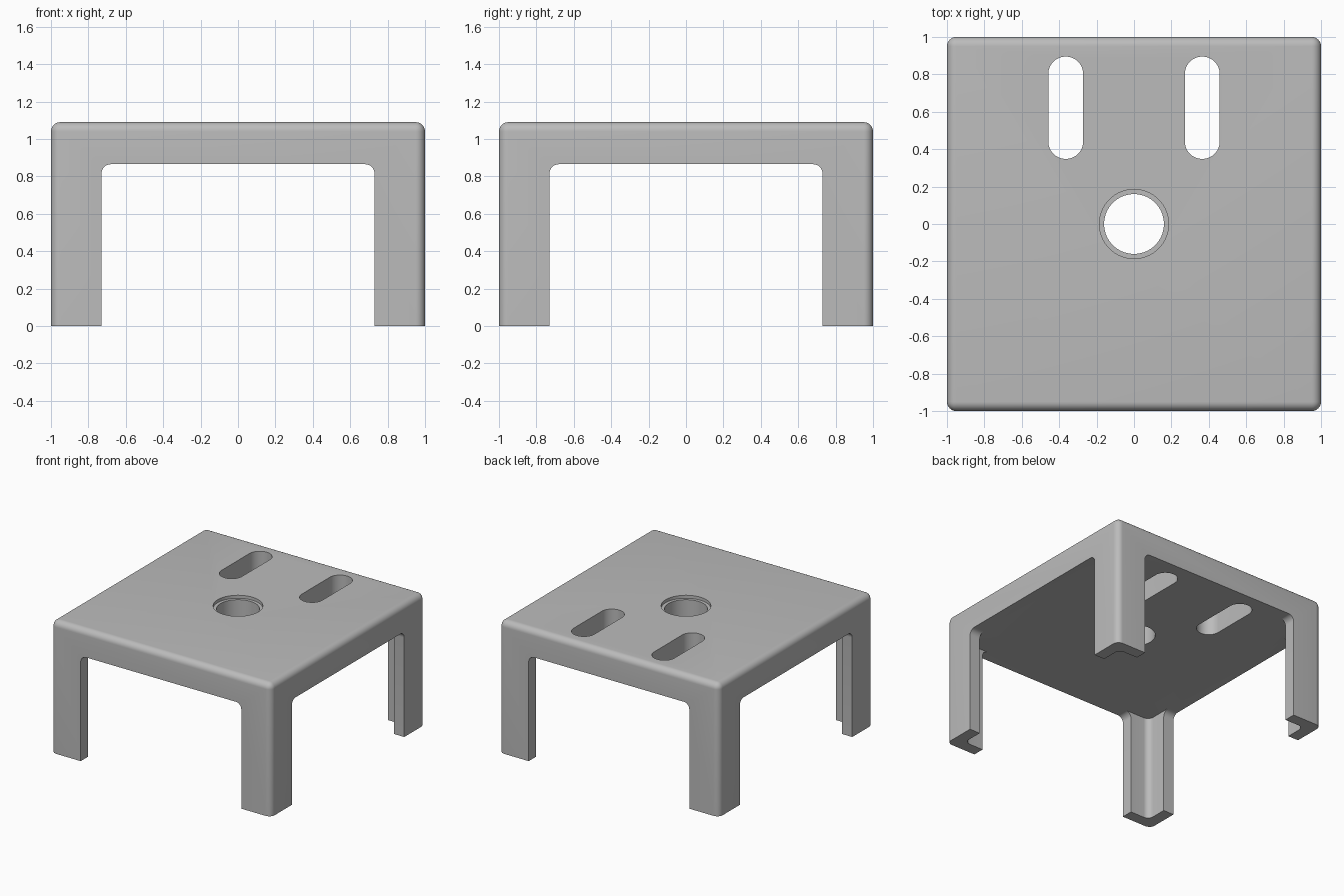
import bpy, bmesh, math

cube = bpy.data.objects.get("Cube")
if cube:
    bpy.data.objects.remove(cube, do_unlink=True)

HEIGHT = 1.09
UNDERSIDE = 0.865
WALL = 0.095
LEG = 0.27
FILLET = 0.05

grey = bpy.data.materials.new("plain grey")
grey.use_nodes = True
colour = (0.5, 0.5, 0.5, 1)
grey.diffuse_color = colour
grey.node_tree.nodes["Principled BSDF"].inputs["Base Color"].default_value = colour


def finish(name, bm):
    mesh = bpy.data.meshes.new(name)
    bm.to_mesh(mesh)
    bm.free()
    mesh.materials.append(grey)
    obj = bpy.data.objects.new(name, mesh)
    bpy.context.collection.objects.link(obj)
    return obj


def rounded_box(name, low, high, radius, rule, segments=8):
    """Box between two corners, with the edges picked by rule rounded."""
    bm = bmesh.new()
    bmesh.ops.create_cube(bm, size=1)
    for v in bm.verts:
        v.co = [lo + (c + 0.5) * (hi - lo) for c, lo, hi in zip(v.co, low, high)]
    edges = [e for e in bm.edges if rule(*(e.verts[0].co - e.verts[1].co),
                                         min(v.co.z for v in e.verts) > high[2] - 0.001)]
    bmesh.ops.bevel(bm, geom=edges, offset=radius, segments=segments,
                    profile=0.5, affect='EDGES')
    return finish(name, bm)


def cylinder(name, radius, low, high):
    bm = bmesh.new()
    bmesh.ops.create_cone(bm, cap_ends=True, segments=64, radius1=radius,
                          radius2=radius, depth=high - low)
    bmesh.ops.translate(bm, verts=bm.verts, vec=(0, 0, (low + high) / 2))
    return finish(name, bm)


def upright(dx, dy, dz, top):
    return abs(dz) > 0.01


# Body with rounded top rim and upright corners
body = rounded_box("table_frame", (-1, -1, 0), (1, 1, HEIGHT), FILLET,
                   lambda dx, dy, dz, top: top or abs(dz) > 0.01)

# Hollow inside the legs, and the arches through both directions
inner = 1 - WALL
span = 1 - LEG
cutters = [
    rounded_box("hollow_cutter", (-inner, -inner, -0.5), (inner, inner, UNDERSIDE),
                FILLET, upright),
    rounded_box("front_arch_cutter", (-span, -1.5, -0.5), (span, 1.5, UNDERSIDE),
                FILLET, lambda dx, dy, dz, top: top and abs(dy) > 0.01),
    rounded_box("side_arch_cutter", (-1.5, -span, -0.5), (1.5, span, UNDERSIDE),
                FILLET, lambda dx, dy, dz, top: top and abs(dx) > 0.01),
    # Central hole with a shallow step
    cylinder("hole_cutter", 0.16, 0.5, 1.5),
    cylinder("hole_step_cutter", 0.185, HEIGHT - 0.025, 1.6),
]

# Two slots near the back
for side, x in (("right", -0.365), ("left", 0.365)):
    cutters.append(rounded_box(side + "_slot_cutter", (x - 0.093, 0.348, 0.5),
                               (x + 0.093, 0.895, 1.5), 0.0925, upright, 16))

# Cut everything, then bake the result
for cutter in cutters:
    cutter.hide_render = True
    mod = body.modifiers.new(cutter.name, 'BOOLEAN')
    mod.operation = 'DIFFERENCE'
    mod.solver = 'EXACT'
    mod.object = cutter

bpy.context.view_layer.objects.active = body
body.select_set(True)
for mod in list(body.modifiers):
    bpy.ops.object.modifier_apply(modifier=mod.name)
for cutter in cutters:
    bpy.data.objects.remove(cutter, do_unlink=True)

bpy.ops.object.shade_smooth_by_angle(angle=math.radians(30))
